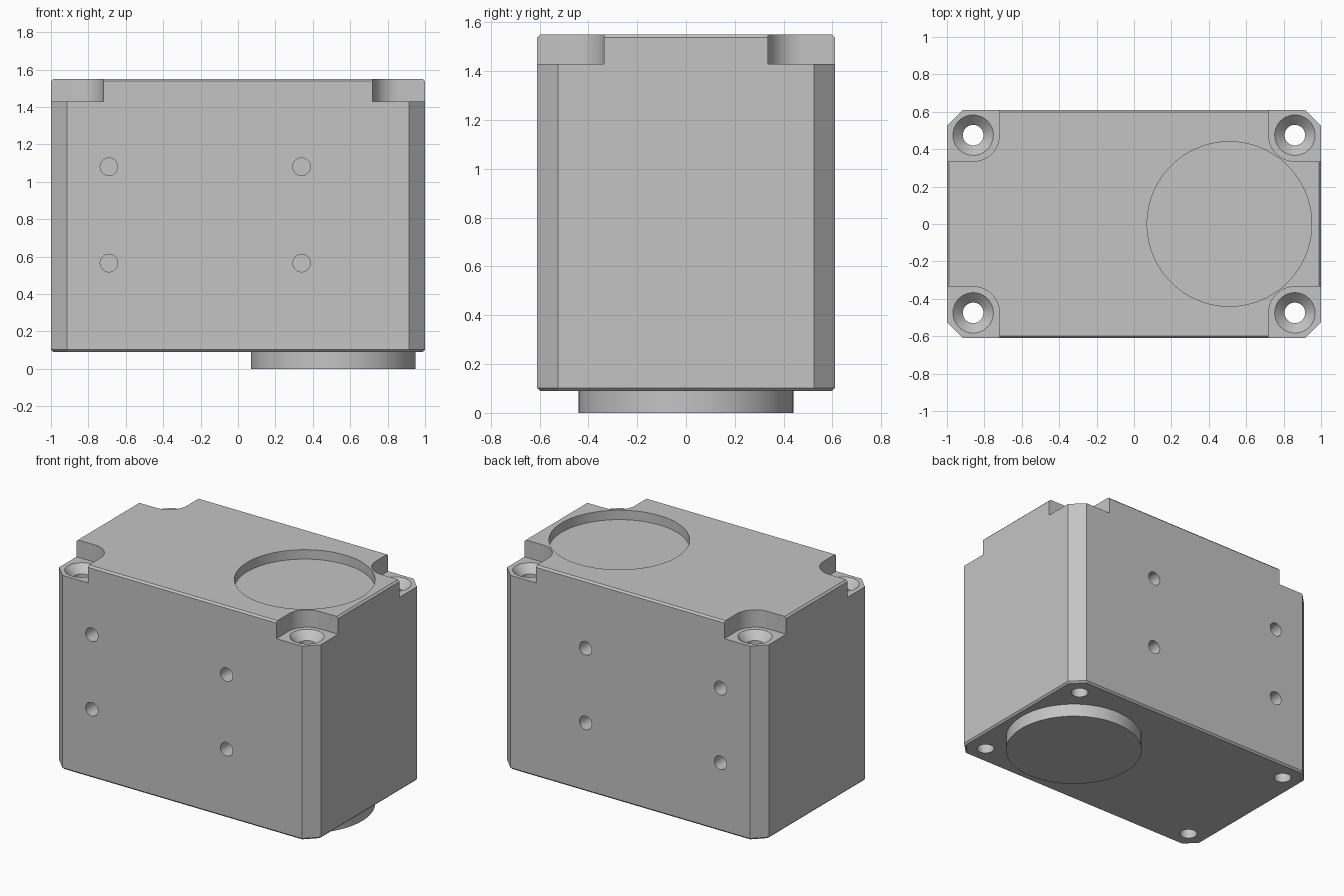
import bpy, bmesh
from math import cos, sin, pi
from mathutils import Matrix, Vector

if "Cube" in bpy.data.objects:
    bpy.data.objects.remove(bpy.data.objects["Cube"])

GREY = (0.55, 0.55, 0.55, 1)
mat = bpy.data.materials.new("light_grey_metal")
mat.use_nodes = True
mat.diffuse_color = GREY
mat.node_tree.nodes["Principled BSDF"].inputs["Base Color"].default_value = GREY

BOTTOM, TOP, POCKET = 0.09, 1.55, 1.43
HALF_X, HALF_Y, CHAMFER = 1.0, 0.61, 0.085
SCREW = Vector((0.86, 0.475))
QUADRANTS = [(1, 1), (-1, 1), (-1, -1), (1, -1)]


def make_object(name, bm):
    bmesh.ops.recalc_face_normals(bm, faces=bm.faces)
    mesh = bpy.data.meshes.new(name)
    bm.to_mesh(mesh)
    bm.free()
    mesh.materials.append(mat)
    obj = bpy.data.objects.new(name, mesh)
    bpy.context.collection.objects.link(obj)
    return obj


def skin(rings):
    """Bridge equal-length rings of points and cap both ends."""
    bm = bmesh.new()
    loops = [[bm.verts.new(p) for p in ring] for ring in rings]
    n = len(loops[0])
    for a, b in zip(loops, loops[1:]):
        for i in range(n):
            j = (i + 1) % n
            bm.faces.new((a[i], a[j], b[j], b[i]))
    bm.faces.new(loops[0])
    bm.faces.new(loops[-1])
    return bm


def prism(name, outline, z0, z1):
    return make_object(name, skin([[(x, y, z) for x, y in outline] for z in (z0, z1)]))


def lathe(name, profile, matrix, sides=64):
    """Turn a list of (radius, height) around the local z axis."""
    turn = [2 * pi * i / sides for i in range(sides)]
    bm = skin([[(r * cos(a), r * sin(a), z) for a in turn] for r, z in profile])
    bm.transform(matrix)
    return make_object(name, bm)


def combine(target, tool, operation):
    mod = target.modifiers.new(tool.name, 'BOOLEAN')
    mod.operation, mod.object, mod.solver = operation, tool, 'EXACT'
    bpy.context.view_layer.objects.active = target
    bpy.ops.object.modifier_apply(modifier=mod.name)
    bpy.data.objects.remove(tool)


# Housing block with chamfered upright corners and finely broken rims
outline = []
for sx, sy in QUADRANTS:
    pair = [(sx * HALF_X, sy * (HALF_Y - CHAMFER)), (sx * (HALF_X - CHAMFER), sy * HALF_Y)]
    outline += pair if sx * sy > 0 else pair[::-1]
housing = prism("gearbox_housing", outline, BOTTOM, TOP)
bm = bmesh.new()
bm.from_mesh(housing.data)
rims = [e for e in bm.edges if abs(e.verts[0].co.z - e.verts[1].co.z) < 0.001]
bmesh.ops.bevel(bm, geom=rims, offset=0.012, segments=1, affect='EDGES')
bm.to_mesh(housing.data)
bm.free()

# Round boss below, matching locating recess on top
axis = Matrix.Translation((0.51, 0, 0))
combine(housing, lathe("boss", [(0.44, 0), (0.44, 0.2)], axis, 96), 'UNION')
combine(housing, lathe("recess", [(0.44, TOP - 0.065), (0.44, 1.7)], axis, 96), 'DIFFERENCE')

# Corner pockets, rounded around countersunk through holes
for sx, sy in QUADRANTS:
    r = 0.14
    arc = [(SCREW.x - r * cos(a), SCREW.y - r * sin(a))
           for a in (pi / 2 * i / 16 for i in range(17))]
    shape = arc + [(1.2, SCREW.y - r), (1.2, 0.8), (SCREW.x - r, 0.8)]
    pocket = prism("pocket", [(sx * x, sy * y) for x, y in shape], POCKET, 1.7)
    combine(housing, pocket, 'DIFFERENCE')
    hole = lathe("screw_hole",
                 [(0.055, -0.1), (0.055, POCKET - 0.053), (0.108, POCKET), (0.108, 1.6)],
                 Matrix.Translation((sx * SCREW.x, sy * SCREW.y, 0)), 48)
    combine(housing, hole, 'DIFFERENCE')

# Blind mounting holes in the front and back faces
for side in (-1, 1):
    for x in (-0.69, 0.34):
        for z in (0.565, 1.08):
            place = Matrix.Translation((x, side * HALF_Y, z)) @ Matrix.Rotation(pi / 2, 4, 'X')
            combine(housing, lathe("mount_hole", [(0.047, -0.16), (0.047, 0.16)], place, 32),
                    'DIFFERENCE')

# Smooth round walls, crisp edges
bpy.ops.object.select_all(action='DESELECT')
housing.select_set(True)
bpy.context.view_layer.objects.active = housing
bpy.ops.object.shade_smooth_by_angle(angle=pi / 6)
